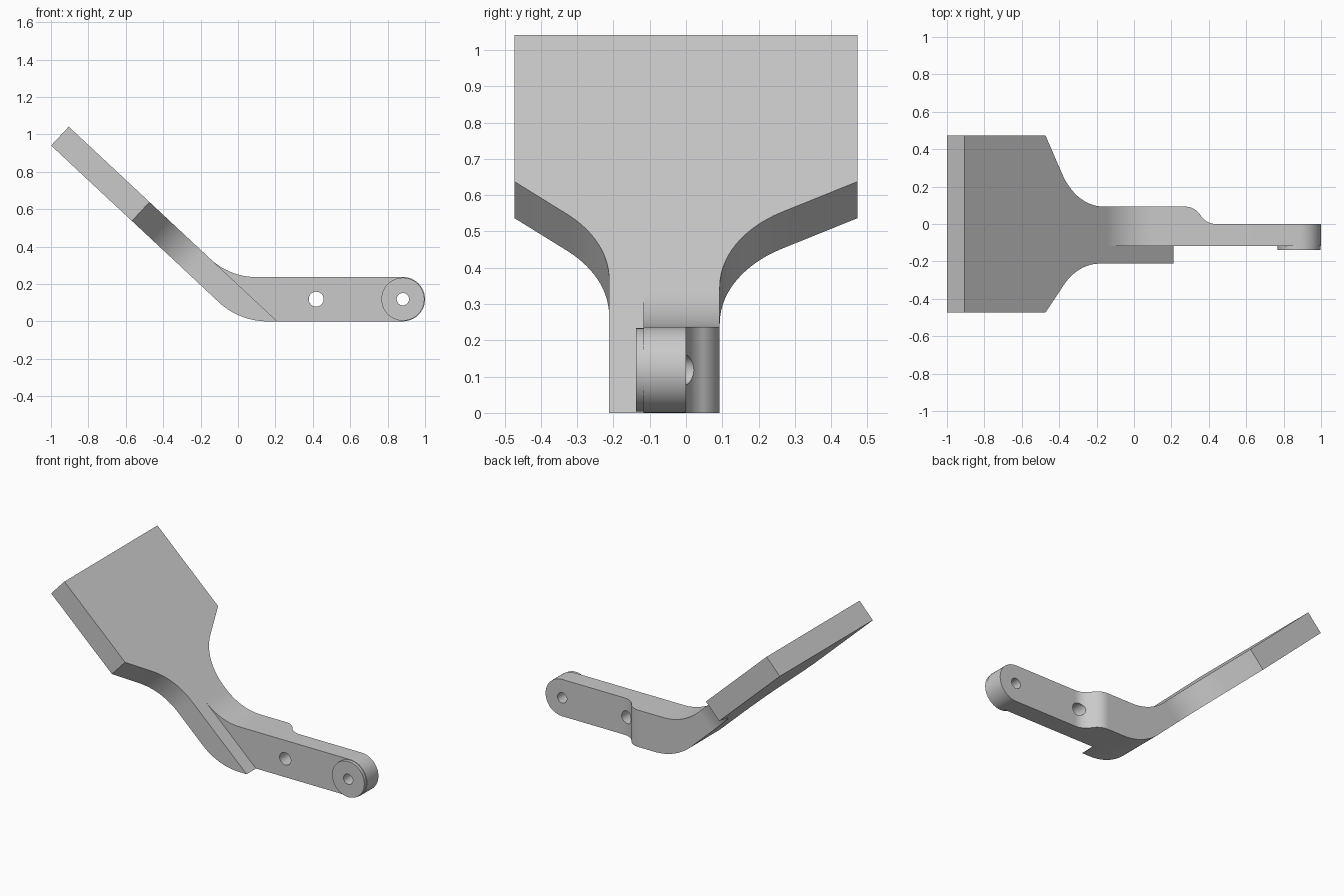
import bpy, bmesh, math
from mathutils import Vector

cube = bpy.data.objects.get("Cube")
if cube:
    bpy.data.objects.remove(cube, do_unlink=True)

GREY = (0.59, 0.59, 0.59, 1)
grey = bpy.data.materials.new("plain_grey")
grey.use_nodes = True
grey.diffuse_color = GREY
grey.node_tree.nodes["Principled BSDF"].inputs["Base Color"].default_value = GREY

SLOPE = math.atan(0.9336)
THICK = Vector((-math.sin(SLOPE), 0, -math.cos(SLOPE))) * 0.138
BACK, SPLIT, FRONT, HALF = 0.093, -0.117, -0.212, 0.473
ARM_H = 0.237
R = ARM_H / 2
BOLT_X, BOLT_R = 0.418, 0.04
PIN_X, PIN_R = 1 - R, 0.033


def on_slope(x, y):
    """Point on the upper face of the sloping paddle."""
    return Vector((x, y, (0.21 - x) * 0.9336))


def fillet(a, c, b, d, n=14):
    """Circular arc rounding corner c between a and b, with tangent length d."""
    u, v = (a - c).normalized(), (b - c).normalized()
    w = math.sin(u.angle(v) / 2)
    p, q = c + u * d, c + v * d
    arc = []
    for i in range(n + 1):
        t = i / n
        k0, k1, k2 = (1 - t) ** 2, 2 * w * t * (1 - t), t * t
        arc.append((p * k0 + c * k1 + q * k2) / (k0 + k1 + k2))
    return arc


def circle(x, z, r, y, n=40):
    return [Vector((x + r * math.cos(i * math.tau / n), y, z + r * math.sin(i * math.tau / n)))
            for i in range(n)]


def finish(name, bm):
    bmesh.ops.recalc_face_normals(bm, faces=bm.faces)
    mesh = bpy.data.meshes.new(name)
    bm.to_mesh(mesh)
    bm.free()
    mesh.materials.append(grey)
    obj = bpy.data.objects.new(name, mesh)
    bpy.context.collection.objects.link(obj)
    bpy.ops.object.select_all(action="DESELECT")
    obj.select_set(True)
    bpy.context.view_layer.objects.active = obj
    bpy.ops.object.shade_smooth_by_angle(angle=math.radians(25))


def prism(name, sweep, outline, *holes):
    """Solid swept from a flat outline, with through holes."""
    bm = bmesh.new()
    caps = ([], [])
    for loop in (outline, *holes):
        rings = [[bm.verts.new(p + s) for p in loop] for s in (Vector(), sweep)]
        for i in range(len(loop)):
            bm.faces.new((rings[0][i - 1], rings[0][i], rings[1][i], rings[1][i - 1]))
            for cap, ring in zip(caps, rings):
                cap.append(bm.edges.get((ring[i - 1], ring[i])))
    for cap in caps:
        bmesh.ops.triangle_fill(bm, edges=cap, use_beauty=True, normal=sweep.normalized())
    finish(name, bm)


# Sloping paddle with curved neck
JOIN = -0.158
b_edge, f_edge = on_slope(-0.473, HALF), on_slope(-0.473, -HALF)
b_neck, f_neck = on_slope(JOIN, BACK), on_slope(JOIN, FRONT)
paddle = [on_slope(-0.905, -HALF), on_slope(-0.905, HALF), b_edge]
paddle += fillet(b_edge, on_slope(-0.3085, BACK), b_neck, 0.2)
paddle += [b_neck, f_neck]
paddle += fillet(f_neck, on_slope(-0.30, FRONT), f_edge, 0.157)
paddle += [f_edge]
prism("paddle", THICK, paddle)


def arm_pt(x, z):
    return Vector((x, SPLIT, z))


# Bent arm with a rounded end and two bolt holes
top = on_slope(JOIN, SPLIT)
low = top + THICK
over = [top] + fillet(top, arm_pt(-0.044, ARM_H), arm_pt(1, ARM_H), 0.14)
under = fillet(arm_pt(1, 0), arm_pt(0.0069, 0), low, 0.15) + [low]
tip = [arm_pt(PIN_X + R * math.sin(math.pi * i / 24), R + R * math.cos(math.pi * i / 24))
       for i in range(25)]
prism("arm", Vector((0, -SPLIT, 0)), over + tip + under,
      circle(BOLT_X, R, BOLT_R, SPLIT), circle(PIN_X, R, PIN_R, SPLIT))

# Thicker rear half of the bend, ending where the step begins
s0, s1, s2, s3 = (Vector((x, y, 0)) for x, y in
                  ((0.2, BACK), (0.327, BACK), (0.385, 0), (1, 0)))
step = fillet(s0, s1, s2, 0.0545, 20) + fillet(s1, s2, s3, 0.0545, 30)
bend = over + [arm_pt(step[0].x, ARM_H), arm_pt(step[0].x, 0)] + under
prism("rear_bend", Vector((0, BACK, 0)), [p - Vector((0, SPLIT, 0)) for p in bend])

# Curved step blending into the thin arm, notched by the bolt hole
bm = bmesh.new()
previous, was_open = None, False
for p in step:
    notch = math.sqrt(max(0, BOLT_R ** 2 - (p.x - BOLT_X) ** 2))
    column = []
    for z0, z1 in ((0, R - notch), (R + notch, ARM_H)):
        column += [bm.verts.new((p.x, y, z)) for y, z in ((0, z0), (p.y, z0), (p.y, z1), (0, z1))]
    if previous:
        for i in (0, 1, 2, 4, 5, 6):
            if i not in (2, 4) or notch or was_open:
                bm.faces.new((previous[i], previous[i + 1], column[i + 1], column[i]))
    previous, was_open = column, notch > 0
bmesh.ops.remove_doubles(bm, verts=bm.verts, dist=0.00001)
finish("rear_step", bm)

# Front shoulder wedge continuing the paddle to the base
prism("front_shoulder", Vector((0, FRONT - SPLIT, 0)), [top, arm_pt(0.21, 0)] + under)

# Raised boss around the pin hole
prism("pin_boss", Vector((0, -0.021, 0)),
      circle(PIN_X, R, 0.115, SPLIT), circle(PIN_X, R, PIN_R, SPLIT))
